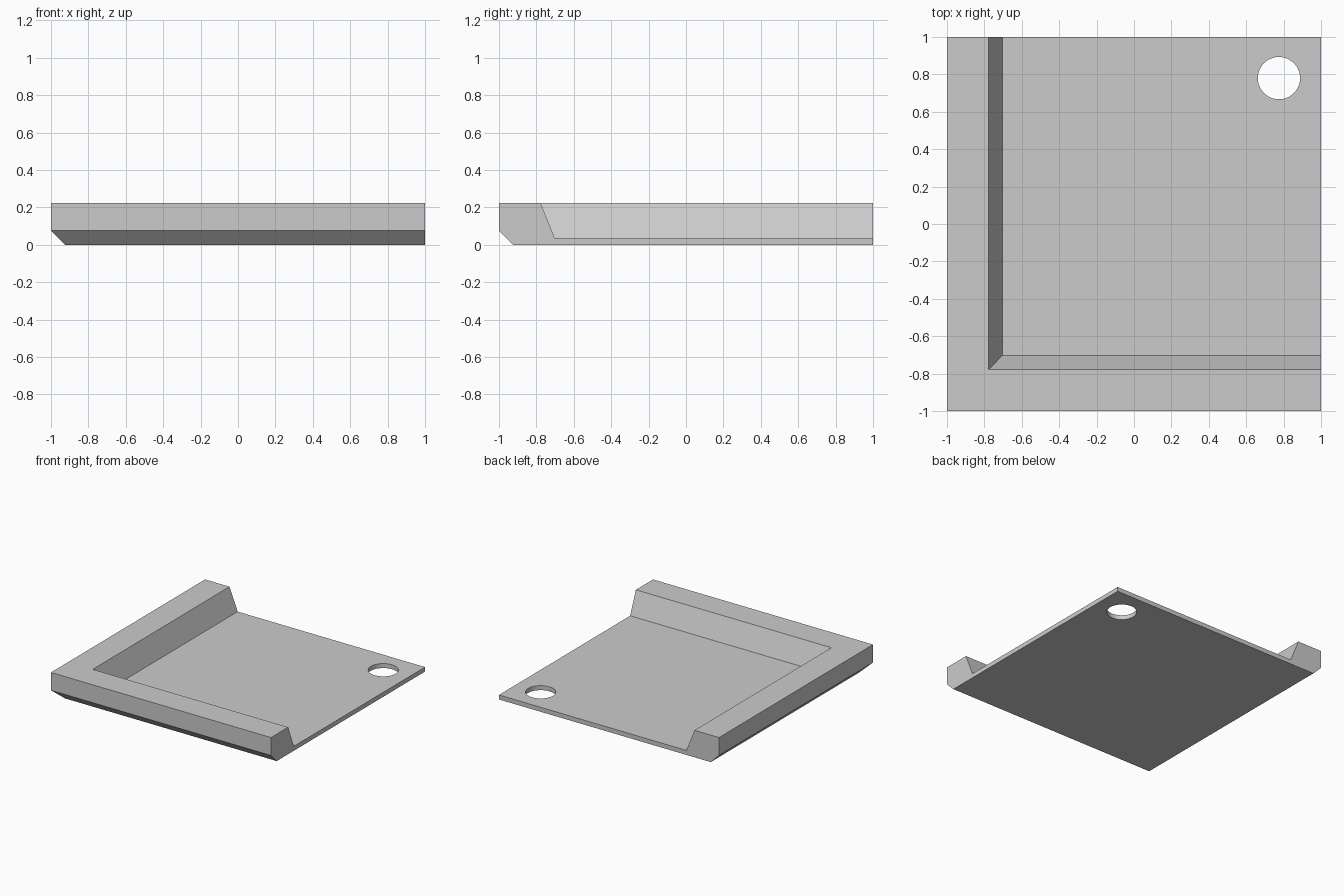
import bpy
import bmesh
import math

default_cube = bpy.data.objects.get("Cube")
if default_cube:
    bpy.data.objects.remove(default_cube, do_unlink=True)

# Single grey material
grey = bpy.data.materials.new("light_grey")
grey.use_nodes = True
colour = (0.6, 0.6, 0.6, 1)
grey.diffuse_color = colour
grey.node_tree.nodes["Principled BSDF"].inputs["Base Color"].default_value = colour

FLOOR = 0.037
# Rim cross-section: (offset from centre, height), outer underside to inner foot
PROFILE = [(-0.925, 0), (-1, 0.075), (-1, 0.222), (-0.777, 0.222), (-0.703, FLOOR)]

# Corner tray: rim profile mitred around an L, closed by the floor plate
bm = bmesh.new()
rows = [[bm.verts.new(p) for p in ((1, d, z), (d, d, z), (d, 1, z))]
        for d, z in PROFILE]
for lower, upper in zip(rows, rows[1:]):
    for i in range(2):
        bm.faces.new((lower[i], lower[i + 1], upper[i + 1], upper[i]))
far_bottom = bm.verts.new((1, 1, 0))
far_top = bm.verts.new((1, 1, FLOOR))
bm.faces.new(rows[0] + [far_bottom])
bm.faces.new(rows[-1] + [far_top])
for end in (0, 2):
    bm.faces.new([row[end] for row in rows] + [far_top, far_bottom])
bmesh.ops.recalc_face_normals(bm, faces=bm.faces)
mesh = bpy.data.meshes.new("corner_tray")
bm.to_mesh(mesh)
bm.free()
mesh.materials.append(grey)
tray = bpy.data.objects.new("corner_tray", mesh)
bpy.context.collection.objects.link(tray)

# Round hole through the floor
bpy.ops.mesh.primitive_cylinder_add(vertices=64, radius=0.113, depth=0.3,
                                    location=(0.775, 0.78, 0))
cutter = bpy.context.object
cutter.name = "hole_cutter"
cutter.data.materials.append(grey)
cut = tray.modifiers.new("hole", "BOOLEAN")
cut.operation = "DIFFERENCE"
cut.solver = "EXACT"
cut.object = cutter

bpy.ops.object.select_all(action="DESELECT")
tray.select_set(True)
bpy.context.view_layer.objects.active = tray
bpy.ops.object.modifier_apply(modifier=cut.name)
bpy.data.objects.remove(cutter, do_unlink=True)
bpy.ops.object.shade_smooth_by_angle(angle=math.radians(20))
